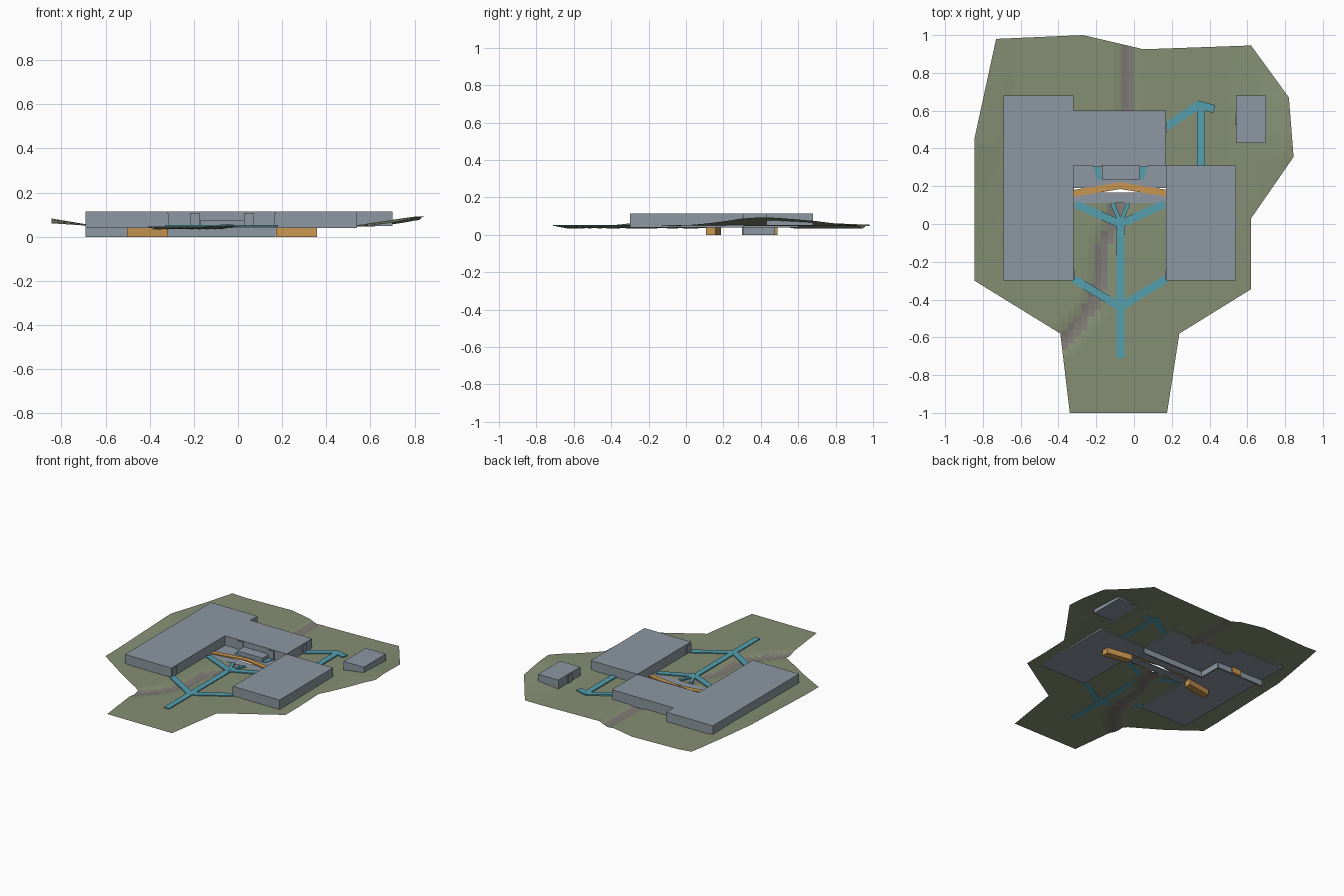
import bpy, bmesh, math
from mathutils import Vector

if "Cube" in bpy.data.objects:
    bpy.data.objects.remove(bpy.data.objects["Cube"])


def mat(name, r, g, b):
    m = bpy.data.materials.new(name)
    m.diffuse_color = (r, g, b, 1)
    m.use_nodes = True
    m.node_tree.nodes["Principled BSDF"].inputs["Base Color"].default_value = m.diffuse_color
    return m


GRASS = mat("grass", .235, .275, .175)
BED = mat("dry_bed", .215, .2, .18)
GREY = mat("slate_grey", .266, .314, .361)
BLUE = mat("path_blue", .09, .35, .43)
ORANGE = mat("ramp_orange", .58, .305, .08)


def finish(bm, name, *mats):
    me = bpy.data.meshes.new(name)
    bm.to_mesh(me)
    bm.free()
    for m in mats:
        me.materials.append(m)
    ob = bpy.data.objects.new(name, me)
    bpy.context.collection.objects.link(ob)
    return ob


def prism(name, pts, z0, z1, m):
    """Upright prism over a flat outline."""
    bm = bmesh.new()
    f = bm.faces.new([bm.verts.new((x, y, z0)) for x, y in pts])
    top = bmesh.ops.extrude_face_region(bm, geom=[f])["geom"]
    for v in top:
        if isinstance(v, bmesh.types.BMVert):
            v.co.z = z1
    bmesh.ops.recalc_face_normals(bm, faces=bm.faces)
    return finish(bm, name, m)


def box(name, x0, x1, y0, y1, z0, z1, m):
    return prism(name, [(x0, y0), (x1, y0), (x1, y1), (x0, y1)], z0, z1, m)


def strip(name, a, b, w, z0, z1, m):
    """Straight bar of width w between two plan points."""
    a, b = Vector(a), Vector(b)
    d = (b - a).normalized()
    n = Vector((-d.y, d.x)) * w / 2
    return prism(name, [a - n, b - n, b + n, a + n], z0, z1, m)


# Dry stream course and terrain height
COURSES = [[(-.035, .96), (-.035, .58)],
           [(-.08, .12), (-.11, 0), (-.16, -.12), (-.18, -.3), (-.23, -.45), (-.38, -.63)]]


def stream_distance(x, y):
    p, best = Vector((x, y)), 9
    for line in COURSES:
        for a, b in zip(line, line[1:]):
            a, b = Vector(a), Vector(b)
            t = max(0, min(1, (p - a).dot(b - a) / (b - a).length_squared))
            best = min(best, (p - a - t * (b - a)).length)
    return best


def ground(x, y):
    hump = max(0, 1 - abs(y - .42) / .6)
    z = .047
    z += .045 * max(0, min(1, (x - .5) / .3)) * min(1, hump * 1.1)
    z += .035 * max(0, min(1, (-x - .63) / .21)) * (.4 + .6 * hump)
    return z - .014 * max(0, 1 - stream_distance(x, y) / .07)


# Terrain sheet, cut into a fine grid and draped
outline = [(-.73, .98), (-.27, 1), (.05, .925), (.62, .945), (.82, .67), (.845, .355),
           (.62, .03), (.62, -.345), (.24, -.58), (.175, -1), (-.34, -1), (-.39, -.58),
           (-.845, -.30), (-.845, .45)]
bm = bmesh.new()
bm.faces.new([bm.verts.new((x, y, 0)) for x, y in reversed(outline)])
step = .035
cuts = [((i * step, 0, 0), (1, 0, 0)) for i in range(-24, 25)]
cuts += [((0, i * step, 0), (0, 1, 0)) for i in range(-28, 29)]
cuts += [((x, 0, 0), (1, 0, 0)) for x in (-.32, .17)]
cuts += [((0, y, 0), (0, 1, 0)) for y in (.11, .31)]
for co, no in cuts:
    bmesh.ops.bisect_plane(bm, geom=bm.verts[:] + bm.edges[:] + bm.faces[:],
                           plane_co=co, plane_no=no, dist=1e-5)
hole = []
for f in bm.faces:
    c = f.calc_center_median()
    f.material_index = 1 if stream_distance(c.x, c.y) < .035 else 0
    if -.32 < c.x < .17 and .11 < c.y < .31:
        hole.append(f)
bmesh.ops.delete(bm, geom=hole, context='FACES')
for v in bm.verts:
    v.co.z = ground(v.co.x, v.co.y)
bm.normal_update()
for f in bm.faces:
    if f.normal.z < 0:
        f.normal_flip()
finish(bm, "terrain", GRASS, BED)

# Flat-roofed buildings
TOP = .115
box("left_wing", -.69, -.32, -.30, .68, .04, TOP, GREY)
box("back_hall", -.32, .17, .31, .60, .04, TOP, GREY)
box("right_wing", .17, .54, -.30, .31, .04, TOP, GREY)
box("small_annex", .54, .70, .43, .68, .05, TOP, GREY)

# Entrance doors
for i, (x, y) in enumerate([(-.32, -.27), (.17, -.27), (.17, .51), (.54, .55)]):
    box(f"side_door_{i}", x - .006, x + .006, y - .025, y + .025, .05, .105, GREY)
for i, x in enumerate((-.195, .05)):
    box(f"hall_door_{i}", x - .022, x + .022, .303, .312, .05, .108, GREY)

# Sunken retaining wall along the back of the lower level
wall = [(.17, .305), (-.32, .305), (-.32, .47), (-.69, .47)]
for i, (a, b) in enumerate(zip(wall, wall[1:])):
    strip(f"retaining_wall_{i}", a, b, .01, 0, .045, GREY)
box("lower_door", -.50, -.43, .47, .488, 0, .045, ORANGE)

# Courtyard floor and bay
box("courtyard_front_floor", -.32, .17, .11, .168, .040, .047, GREY)
box("courtyard_back_floor", -.32, .17, .19, .31, .040, .047, GREY)
box("courtyard_bay", -.17, .03, .235, .31, .047, .075, GREY)

# Chevron ramp: thin deck over the court, deep ends below both wings
CX = -.072
for side, s in (("left", -1), ("right", 1)):
    def arm(d0, d1, w=.036):
        y = lambda d: .203 - .163 * d
        return [(CX + s * d0, y(d0) - w / 2), (CX + s * d1, y(d1) - w / 2),
                (CX + s * d1, y(d1) + w / 2), (CX + s * d0, y(d0) + w / 2)]
    prism(side + "_ramp_deck", arm(0, .247), .046, .054, ORANGE)
    prism(side + "_ramp_end", arm(.245, .43, .05), 0, .045, ORANGE)
    # Blue side walks into the hall
    x = CX + s * .122
    prism(side + "_hall_walk", [(x - .024 * s, .235), (x, .235), (x + .024 * s, .31), (x - .018 * s, .31)],
          .047, .051, BLUE)

# Blue footpaths
paths = [((CX, -.71), (CX, .02)),
         ((CX, -.44), (-.32, -.29)), ((CX, -.44), (.17, -.29)),
         ((CX, .0), (-.31, .105)), ((CX, .0), (.16, .105)),
         ((CX, .01), (-.115, .11)), ((CX, .01), (-.03, .11)),
         ((.17, .515), (.345, .632)), ((.33, .635), (.425, .608)),
         ((.355, .31), (.355, .64))]
for i, (a, b) in enumerate(paths):
    w = .022 if i in (5, 6) else .042
    strip(f"footpath_{i}", a, b, w, .046, .0535 + i * .0002, BLUE)
